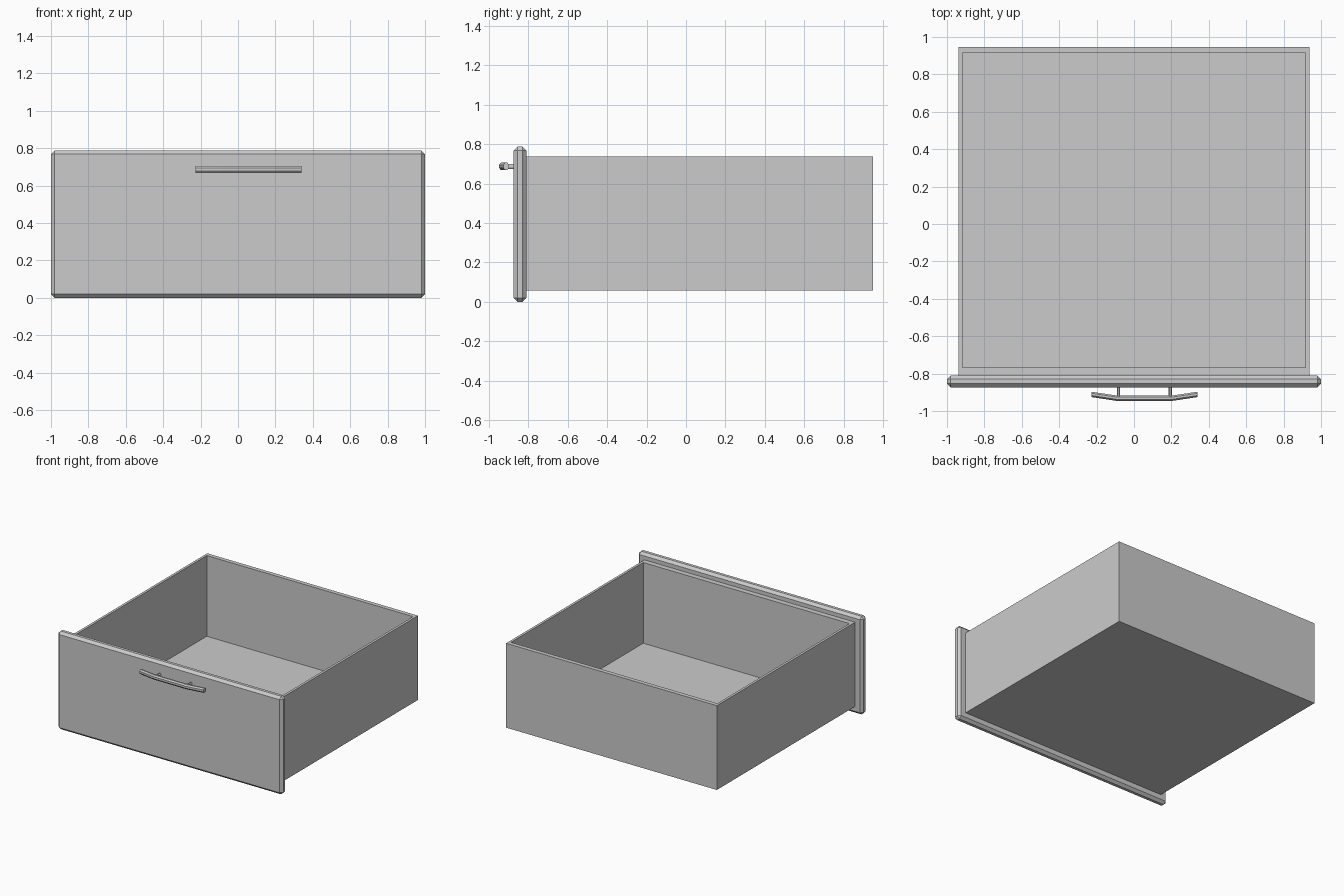
import bpy, bmesh, math
from mathutils import Vector

cube = bpy.data.objects.get("Cube")
if cube:
    bpy.data.objects.remove(cube, do_unlink=True)

grey = bpy.data.materials.new("plain grey")
grey.use_nodes = True
COLOUR = (0.6, 0.6, 0.6, 1)
grey.diffuse_color = COLOUR
grey.node_tree.nodes["Principled BSDF"].inputs["Base Color"].default_value = COLOUR


def finish(name, bm):
    bmesh.ops.recalc_face_normals(bm, faces=bm.faces)
    mesh = bpy.data.meshes.new(name)
    bm.to_mesh(mesh)
    bm.free()
    mesh.materials.append(grey)
    obj = bpy.data.objects.new(name, mesh)
    bpy.context.collection.objects.link(obj)
    return obj


def block(low, high):
    """Box mesh between two opposite corners."""
    low, high = Vector(low), Vector(high)
    bm = bmesh.new()
    bmesh.ops.create_cube(bm, size=1)
    bmesh.ops.scale(bm, vec=high - low, verts=bm.verts)
    bmesh.ops.translate(bm, vec=(low + high) / 2, verts=bm.verts)
    return bm


def rod(name, path, axis_a, axis_b, sides=8):
    """Flat-sided rod: sweep one elliptical section along a path."""
    bm = bmesh.new()
    rings = []
    for point in path:
        ring = []
        for i in range(sides):
            t = 2 * math.pi * (i + 0.5) / sides
            offset = Vector(axis_a) * math.cos(t) + Vector(axis_b) * math.sin(t)
            ring.append(bm.verts.new(Vector(point) + offset))
        rings.append(ring)
    for r, s in zip(rings, rings[1:]):
        for i in range(sides):
            j = (i + 1) % sides
            bm.faces.new((r[i], r[j], s[j], s[i]))
    bm.faces.new(rings[0])
    bm.faces.new(rings[-1])
    return finish(name, bm)


# Open drawer box: inset the top face, then push it down to the floor
bm = block((-0.937, -0.809, 0.059), (0.937, 0.947, 0.737))
top = max(bm.faces, key=lambda f: f.calc_center_median().z)
bmesh.ops.inset_individual(bm, faces=[top], thickness=0.028)
for v in top.verts:
    v.co.y = -0.767 if v.co.y < 0 else 0.913
well = bmesh.ops.extrude_discrete_faces(bm, faces=[top])["faces"][0]
for v in well.verts:
    v.co.z = 0.088
finish("drawer_box", bm)

# Front panel with chamfered edges
panel = finish("front_panel", block((-1, -0.873, 0), (1, -0.809, 0.788)))
chamfer = panel.modifiers.new("chamfer", "BEVEL")
chamfer.width = 0.02
chamfer.segments = 1

# Bent handle bar, set right of centre, on two short posts
MID, HEIGHT = 0.056, 0.687
bar_path = [(MID + dx, y, HEIGHT) for dx, y in
            ((-0.284, -0.911), (-0.145, -0.932), (0.145, -0.932), (0.284, -0.911))]
rod("handle_bar", bar_path, (0, 0.0155, 0), (0, 0, 0.0205))
for name, side in (("handle_post_right", -1), ("handle_post_left", 1)):
    x = MID + side * 0.138
    rod(name, [(x, -0.93, HEIGHT), (x, -0.87, HEIGHT)], (0.009, 0, 0), (0, 0, 0.0135))
